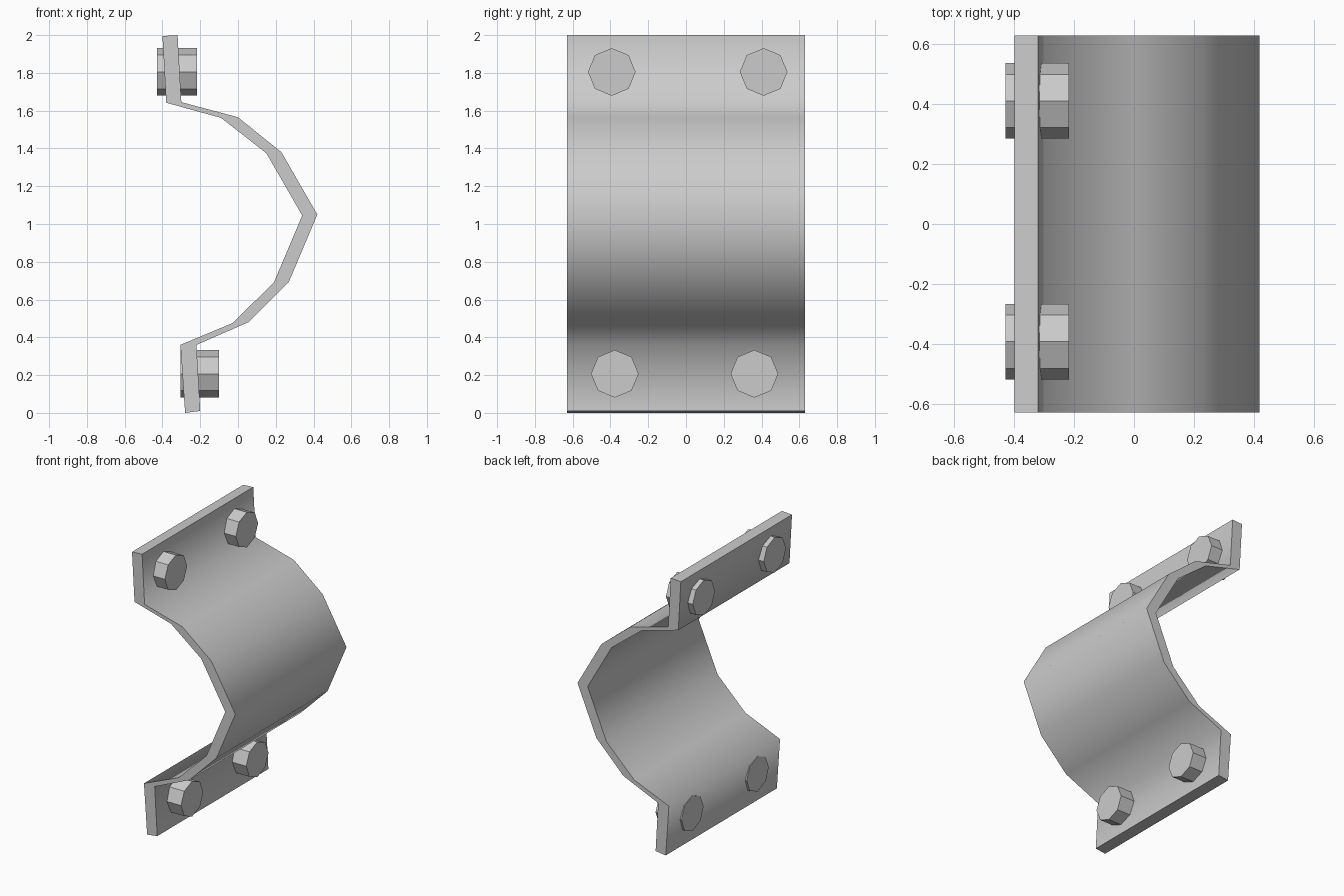
import bpy, bmesh, math
from mathutils import Matrix

if "Cube" in bpy.data.objects:
    bpy.data.objects.remove(bpy.data.objects["Cube"])

HALF_WIDTH = 0.63

# Side profile of the strap: (x, z) on the outer and inner face, top to bottom
OUTER = [(-0.32, 2.0), (-0.30, 1.645), (0.0, 1.565), (0.23, 1.38), (0.42, 1.05),
         (0.27, 0.695), (0.055, 0.48), (-0.22, 0.36), (-0.20, 0.01)]
INNER = [(-0.40, 1.995), (-0.38, 1.642), (-0.09, 1.562), (0.15, 1.375), (0.34, 1.045),
         (0.19, 0.69), (-0.03, 0.475), (-0.305, 0.36), (-0.28, 0.0)]


def finish(bm, name):
    bmesh.ops.recalc_face_normals(bm, faces=bm.faces)
    mesh = bpy.data.meshes.new(name)
    bm.to_mesh(mesh)
    bm.free()
    obj = bpy.data.objects.new(name, mesh)
    bpy.context.collection.objects.link(obj)
    return obj


def make_strap():
    bm = bmesh.new()
    rows = [[[bm.verts.new((x, y, z)) for x, z in side] for side in (OUTER, INNER)]
            for y in (-HALF_WIDTH, HALF_WIDTH)]
    (fo, fi), (bo, bi) = rows
    # Curved faces and the two side edges
    for a, b in ((fo, bo), (bi, fi), (fi, fo), (bo, bi)):
        for i in range(len(OUTER) - 1):
            bm.faces.new((a[i], b[i], b[i + 1], a[i + 1]))
    # Top and bottom ends
    for i in (0, -1):
        bm.faces.new((fo[i], bo[i], bi[i], fi[i]))
    return finish(bm, "clamp_strap")


def make_bolt(name, x0, x1, y, z):
    bm = bmesh.new()
    place = Matrix.Translation(((x0 + x1) / 2, y, z)) @ Matrix.Rotation(math.pi / 2, 4, 'Y')
    bmesh.ops.create_cone(bm, cap_ends=True, segments=8, radius1=0.126, radius2=0.126,
                          depth=x1 - x0, matrix=place)
    return finish(bm, name)


# Strap, smooth along the bend and sharp at its borders
strap = make_strap()
bpy.context.view_layer.objects.active = strap
strap.select_set(True)
bpy.ops.object.shade_smooth_by_angle(angle=math.radians(80))

# Eight-sided bolts through both flanges
for row, x0, x1, z, ys in (("upper", -0.43, -0.217, 1.805, (-0.393, 0.411)),
                           ("lower", -0.305, -0.10, 0.207, (-0.377, 0.362))):
    for side, y in zip(("front", "back"), ys):
        make_bolt(f"{row}_bolt_{side}", x0, x1, y, z)
